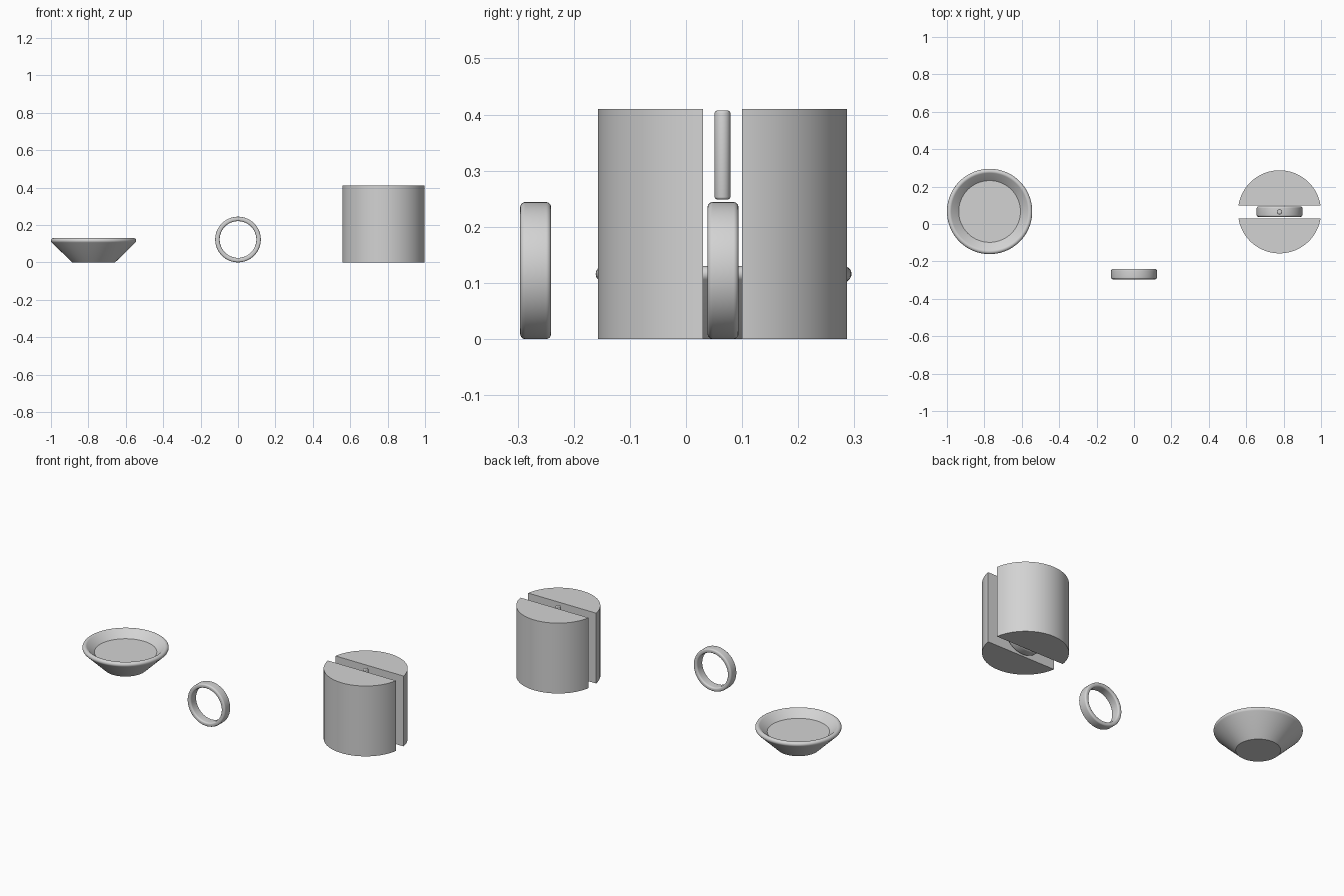
import bpy, bmesh, math
from mathutils import Matrix

if "Cube" in bpy.data.objects:
    bpy.data.objects.remove(bpy.data.objects["Cube"])

grey = bpy.data.materials.new("plain grey")
grey.diffuse_color = (0.65, 0.65, 0.65, 1)
grey.use_nodes = True
grey.node_tree.nodes["Principled BSDF"].inputs["Base Color"].default_value = grey.diffuse_color


def finish(name, bm, loc):
    bmesh.ops.remove_doubles(bm, verts=bm.verts, dist=1e-5)
    bmesh.ops.recalc_face_normals(bm, faces=bm.faces)
    me = bpy.data.meshes.new(name)
    bm.to_mesh(me)
    bm.free()
    me.materials.append(grey)
    ob = bpy.data.objects.new(name, me)
    ob.location = loc
    bpy.context.collection.objects.link(ob)
    bpy.ops.object.select_all(action='DESELECT')
    ob.select_set(True)
    bpy.context.view_layer.objects.active = ob
    bpy.ops.object.shade_smooth_by_angle(angle=math.radians(35))
    return ob


def lathe(name, profile, loc, closed=False, along_y=False, n=96):
    """Spin (radius, height) points about z; optionally lay the axis along y."""
    bm = bmesh.new()
    rings = []
    for r, z in profile:
        if r == 0:
            rings.append([bm.verts.new((0, 0, z))] * n)
        else:
            rings.append([bm.verts.new((r * math.cos(2 * math.pi * i / n),
                                        r * math.sin(2 * math.pi * i / n), z)) for i in range(n)])
    pairs = list(zip(rings, rings[1:])) + ([(rings[-1], rings[0])] if closed else [])
    for a, b in pairs:
        for i in range(n):
            j = (i + 1) % n
            bm.faces.new(list(dict.fromkeys((a[i], a[j], b[j], b[i]))))
    if along_y:
        bm.transform(Matrix.Rotation(math.pi / 2, 4, 'X'))
    return finish(name, bm, loc)


def arc(cx, cz, r, a0, a1, steps=6):
    return [(cx + r * math.cos(math.radians(a0 + (a1 - a0) * k / steps)),
             cz + r * math.sin(math.radians(a0 + (a1 - a0) * k / steps))) for k in range(steps + 1)]


# Shallow dish with a rounded rim and flat inner floor
dish = [(0, 0), (0.115, 0)] + arc(0.214, 0.116, 0.014, -45, 130, 12) + [(0.165, 0.09), (0, 0.09)]
lathe("dish", dish, (-0.772, 0.067, 0))

# Two identical bands: one free, one standing in the slot
h, b = 0.0275, 0.009
band = (arc(0.122 - b, h - b, b, 0, 90) + arc(0.098 + b, h - b, b, 90, 180)
        + arc(0.098 + b, b - h, b, 180, 270) + arc(0.122 - b, b - h, b, 270, 360))
lathe("free_ring", band, (0, -0.268, 0.122), closed=True, along_y=True)
lathe("slot_ring", band, (0.778, 0.066, 0.122), closed=True, along_y=True)

# Thin pin above the slot ring
pin = [(0, 0.249)] + arc(0.010, 0.253, 0.004, -90, 0, 3) + arc(0.010, 0.403, 0.004, 0, 90, 3) + [(0, 0.407)]
lathe("pin", pin, (0.778, 0.065, 0), n=32)

# Cylinder split into two halves by a slot
R, gap, H, steps = 0.222, 0.035, 0.41, 64
a0 = math.asin(gap / R)
for name, s in (("back_half", 1), ("front_half", -1)):
    bm = bmesh.new()
    pts = [a0 + (math.pi - 2 * a0) * k / steps for k in range(steps + 1)]
    base = bm.faces.new([bm.verts.new((R * math.cos(a), s * R * math.sin(a), 0)) for a in pts])
    ext = bmesh.ops.extrude_face_region(bm, geom=[base], use_keep_orig=True)
    for v in ext["geom"]:
        if isinstance(v, bmesh.types.BMVert):
            v.co.z = H
    finish(name, bm, (0.778, 0.065, 0))
